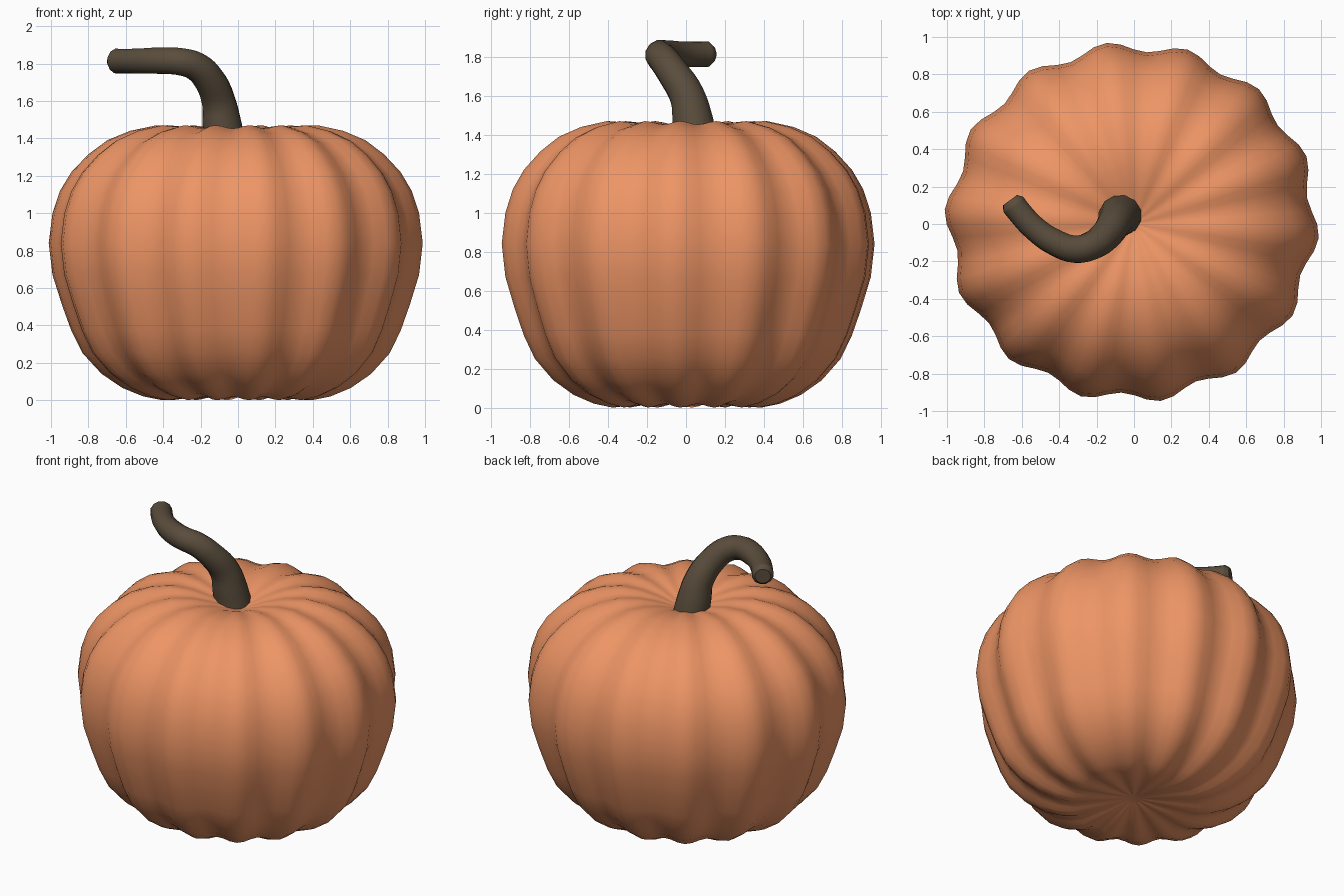
import bpy, bmesh
from math import cos, sin, pi, radians

if "Cube" in bpy.data.objects:
    bpy.data.objects.remove(bpy.data.objects["Cube"])

LOBES, SEG = 14, 14 * 6
PHASE = radians(-4)


def material(name, rgb):
    m = bpy.data.materials.new(name)
    m.diffuse_color = (*rgb, 1)
    m.use_nodes = True
    m.node_tree.nodes["Principled BSDF"].inputs["Base Color"].default_value = m.diffuse_color
    return m


# Ribbed body: lathe profile (radius, height) modulated by lobes
profile = [(0.06, 0.045), (0.2, 0.025), (0.4, 0.0), (0.5, 0.02), (0.61, 0.065),
           (0.72, 0.14), (0.82, 0.25), (0.88, 0.37), (0.93, 0.51), (0.98, 0.67),
           (1.0, 0.84), (0.98, 1.0), (0.94, 1.12), (0.88, 1.22), (0.79, 1.315),
           (0.69, 1.39), (0.57, 1.44), (0.43, 1.47), (0.3, 1.46), (0.18, 1.43),
           (0.07, 1.39)]

bm = bmesh.new()
rings = []
for r, z in profile:
    ring = []
    for i in range(SEG):
        a = 2 * pi * i / SEG
        valley = (1 - cos(LOBES * (a - PHASE))) / 2
        # slightly uneven outline, wider in x and towards the back left
        size = 0.985 + 0.018 * cos(2 * a) + 0.015 * cos(a - radians(140))
        size *= 1 - 0.057 * valley
        zz = 0.75 + (z - 0.75) * (1 - 0.025 * valley * min(1, r / 0.4))
        ring.append(bm.verts.new((r * size * cos(a), r * size * sin(a), zz)))
    rings.append(ring)
for lo, hi in zip(rings, rings[1:]):
    for i in range(SEG):
        j = (i + 1) % SEG
        bm.faces.new((lo[i], lo[j], hi[j], hi[i]))
bottom = bm.verts.new((0, 0, 0.06))
top = bm.verts.new((0, 0, 1.37))
for i in range(SEG):
    j = (i + 1) % SEG
    bm.faces.new((bottom, rings[0][j], rings[0][i]))
    bm.faces.new((top, rings[-1][i], rings[-1][j]))
for f in bm.faces:
    f.smooth = True
mesh = bpy.data.meshes.new("pumpkin_body")
bm.to_mesh(mesh)
bm.free()
body = bpy.data.objects.new("pumpkin_body", mesh)
bpy.context.collection.objects.link(body)
mesh.materials.append(material("orange_skin", (0.85, 0.30, 0.13)))

# Curling stem: tapered tube along a path (x, y, z, radius)
path = [(-0.07, 0.05, 1.36, 0.115), (-0.085, 0.035, 1.47, 0.108),
        (-0.105, 0.005, 1.6, 0.092), (-0.155, -0.065, 1.715, 0.083),
        (-0.225, -0.115, 1.785, 0.078), (-0.31, -0.135, 1.81, 0.075),
        (-0.42, -0.1, 1.815, 0.072), (-0.53, -0.025, 1.813, 0.068),
        (-0.61, 0.06, 1.813, 0.067), (-0.645, 0.105, 1.813, 0.068),
        (-0.662, 0.128, 1.813, 0.048)]
curve = bpy.data.curves.new("stem", 'CURVE')
curve.dimensions = '3D'
curve.bevel_depth = 1
curve.bevel_resolution = 4
curve.resolution_u = 4
curve.use_fill_caps = True
spline = curve.splines.new('BEZIER')
spline.bezier_points.add(len(path) - 1)
for p, (x, y, z, r) in zip(spline.bezier_points, path):
    p.co = (x, y, z)
    p.radius = r
    p.handle_left_type = p.handle_right_type = 'AUTO'
stem = bpy.data.objects.new("stem", curve)
bpy.context.collection.objects.link(stem)
bpy.context.view_layer.objects.active = stem
stem.select_set(True)
bpy.ops.object.convert(target='MESH')
stem = bpy.context.view_layer.objects.active
stem.data.materials.clear()
stem.data.materials.append(material("brown_stem", (0.10, 0.073, 0.045)))
bpy.ops.object.shade_smooth_by_angle(angle=radians(50))
